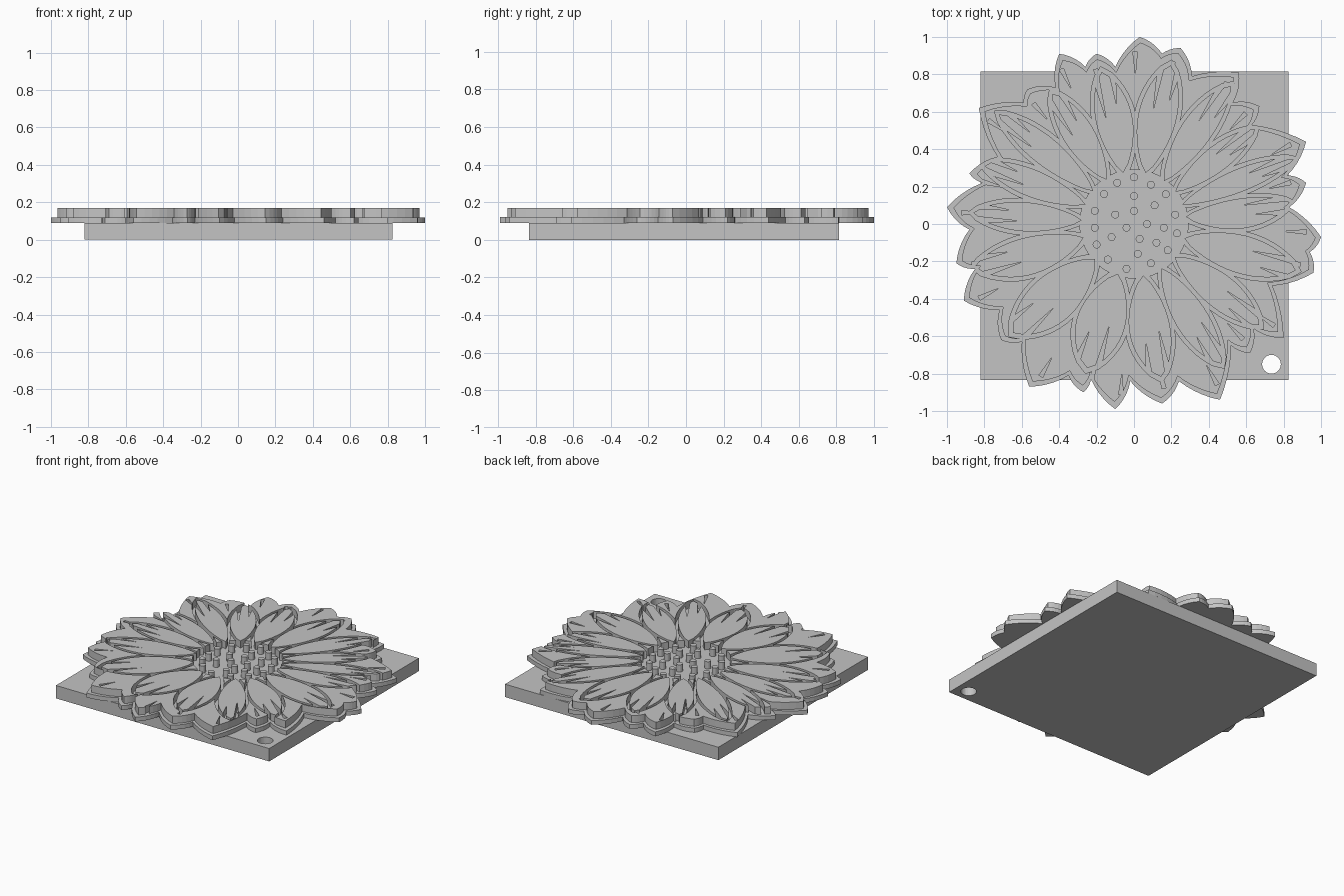
import bpy
import bmesh
from math import sin, cos, tan, pi, radians, hypot, atan2

cube = bpy.data.objects.get("Cube")
if cube:
    bpy.data.objects.remove(cube, do_unlink=True)

grey = bpy.data.materials.new("plain grey")
grey.use_nodes = True
grey.diffuse_color = (.55, .55, .55, 1)
grey.node_tree.nodes["Principled BSDF"].inputs["Base Color"].default_value = (.55, .55, .55, 1)

PLATE_TOP, BACKING_TOP, RELIEF_TOP = .09, .12, .17
GROOVE = .02


def prisms(name, outlines, low, high):
    """One object holding an upright prism for every closed outline."""
    bm = bmesh.new()
    for outline in outlines:
        face = bm.faces.new([bm.verts.new((x, y, low)) for x, y in outline])
        grown = bmesh.ops.extrude_face_region(bm, geom=[face])["geom"]
        for v in grown:
            if isinstance(v, bmesh.types.BMVert):
                v.co.z = high
    bmesh.ops.recalc_face_normals(bm, faces=bm.faces)
    mesh = bpy.data.meshes.new(name)
    bm.to_mesh(mesh)
    bm.free()
    mesh.materials.append(grey)
    obj = bpy.data.objects.new(name, mesh)
    bpy.context.collection.objects.link(obj)
    return obj


def boolean(obj, outlines, operation="DIFFERENCE"):
    """Cut or trim an object with temporary prisms, one after another."""
    bpy.context.view_layer.objects.active = obj
    for outline in outlines:
        cutter = prisms("cutter", [outline], -.1, .3)
        cutter.hide_render = True
        mod = obj.modifiers.new("cut", "BOOLEAN")
        mod.operation, mod.solver, mod.object = operation, "EXACT", cutter
        bpy.ops.object.modifier_apply(modifier=mod.name)
        bpy.data.objects.remove(cutter, do_unlink=True)


def circle(cx, cy, r, n):
    return [(cx + r * cos(2 * pi * i / n), cy + r * sin(2 * pi * i / n)) for i in range(n)]


def inset(pts, d):
    """Move a clockwise outline inward by d, with limited mitres."""
    result = []
    for i, (x, y) in enumerate(pts):
        px, py = pts[(i + 1) % len(pts)]
        ax, ay, bx, by = x - pts[i - 1][0], y - pts[i - 1][1], px - x, py - y
        la, lb = hypot(ax, ay), hypot(bx, by)
        nx, ny = ay / la + by / lb, -ax / la - bx / lb
        size = hypot(nx, ny)
        scale = d * min(2 / size, 2) / size
        result.append((x + nx * scale, y + ny * scale))
    return result


def bulged(pts, steps=5):
    """Bow every edge of a clockwise outline outward a little."""
    result = []
    for i, (x, y) in enumerate(pts):
        px, py = pts[(i + 1) % len(pts)]
        dx, dy = px - x, py - y
        amount = min(.09, .014 / hypot(dx, dy))
        for k in range(steps):
            t = k / steps
            b = amount * 4 * t * (1 - t)
            result.append((x + dx * t - dy * b, y + dy * t + dx * b))
    return result


def polar(angle, along, across):
    return (along * cos(angle) - across * sin(angle), along * sin(angle) + across * cos(angle))


def slit(angle, inner, outer, offset, width):
    """Thin tapering cut pointing toward the centre."""
    return [polar(angle, inner, offset * .75), polar(angle, outer, offset - width * .6),
            polar(angle, outer, offset + width * .6)]


def petal(angle, tip, right, left, grow=0, steps=14):
    """Teardrop petal with its own half width on each side."""
    base, tip = .28 - grow * 1.5, tip + grow * 1.5
    ts = [i / steps for i in range(1, steps)]

    def side(width, t):
        return polar(angle, base + (tip - base) * t, width * sin(pi * t ** 1.1) ** .65)
    return ([polar(angle, base, 0)] + [side(-right - grow, t) for t in ts]
            + [polar(angle, tip, 0)] + [side(left + grow, t) for t in reversed(ts)])


# Flower outline, alternating tip and valley, clockwise, in hundredths
RIM = [(3, 100), (15, 91), (25, 94), (31, 79), (56, 81), (53, 65), (67, 63), (63, 53),
       (92, 44), (82, 26), (92, 22), (83, 9), (100, -7), (94, -15), (96, -26), (74, -33),
       (80, -61), (64, -56), (62, -69), (52, -65), (46, -94), (24, -84), (15, -96), (-2, -84),
       (-10, -99), (-23, -83), (-27, -90), (-35, -81), (-56, -87), (-60, -63), (-71, -62),
       (-72, -46), (-91, -41), (-85, -24), (-95, -21), (-88, -3), (-100, 9), (-81, 22),
       (-88, 27), (-73, 36), (-83, 62), (-59, 65), (-57, 72), (-42, 73), (-40, 91), (-26, 84),
       (-20, 91), (-10, 84)]
rim = [(x / 100, y / 100) for x, y in RIM]
relief_outline = bulged(inset(rim, .022))

# Front petals: direction in degrees and tip radius in hundredths
PETALS = [(-165, 88), (-138, 87), (-108, 81), (-80, 83), (-58, 88), (-39, 86), (-16, 90),
          (8, 84), (22, 92), (38, 82), (55, 90), (77, 87), (102, 83), (122, 82), (141, 93),
          (158, 87), (176, 86)]
petals, grooves, slits = [], [], []
for i, (deg, tip) in enumerate(PETALS):
    gap_right = (deg - PETALS[i - 1][0]) % 360
    gap_left = (PETALS[(i + 1) % len(PETALS)][0] - deg) % 360
    right, left = [.54 * tan(radians(g / 2)) - GROOVE / 2 for g in (gap_right, gap_left)]
    angle, tip = radians(deg), tip / 100
    petals.append(petal(angle, tip, right, left))
    grooves.append(petal(angle, tip, right, left, GROOVE))
    slits.append(slit(angle, tip - .25, tip, left * .45, .03))
    slits.append(slit(angle, tip - .19, tip, -right * .5, .03))

# Square base with a hanging hole
base = prisms("base_plate", [[(-.82, -.835), (.825, -.835), (.825, .815), (-.82, .815)]],
              0, PLATE_TOP)
boolean(base, [circle(.735, -.75, .05, 32)])

# Thin backing in the shape of the whole flower
prisms("flower_backing", [bulged(rim)], PLATE_TOP, BACKING_TOP)

# Raised front petals, trimmed to the flower and slit at the ends
front = prisms("front_petals", petals, BACKING_TOP - .005, RELIEF_TOP)
boolean(front, [relief_outline], "INTERSECT")
boolean(front, slits)

# Raised back petals showing between the front ones
back = prisms("back_petals", [relief_outline], BACKING_TOP - .005, RELIEF_TOP)
boolean(back, grooves + [circle(0, 0, .29, 40)])
tip_slits = []
for x, y in rim[::2]:
    tip_slits.append(slit(atan2(y, x), hypot(x, y) - .2, hypot(x, y) - .08, .022, .02))
boolean(back, tip_slits)

# Small round stamens in the centre, in hundredths
STAMENS = [(0, 25), (-9, 22), (9, 21), (-16, 16), (0, 15), (17, 16), (-21, 7), (-10, 5), (0, 7),
           (11, 10), (22, 5), (-21, -2), (-4, -2), (7, 0), (16, -2), (23, -5), (-20, -11),
           (-12, -7), (3, -8), (12, -10), (18, -14), (-14, -19), (2, -16), (9, -21), (-4, -24)]
prisms("stamens", [circle(x / 100, y / 100, .021, 14) for x, y in STAMENS],
       BACKING_TOP - .005, RELIEF_TOP)
